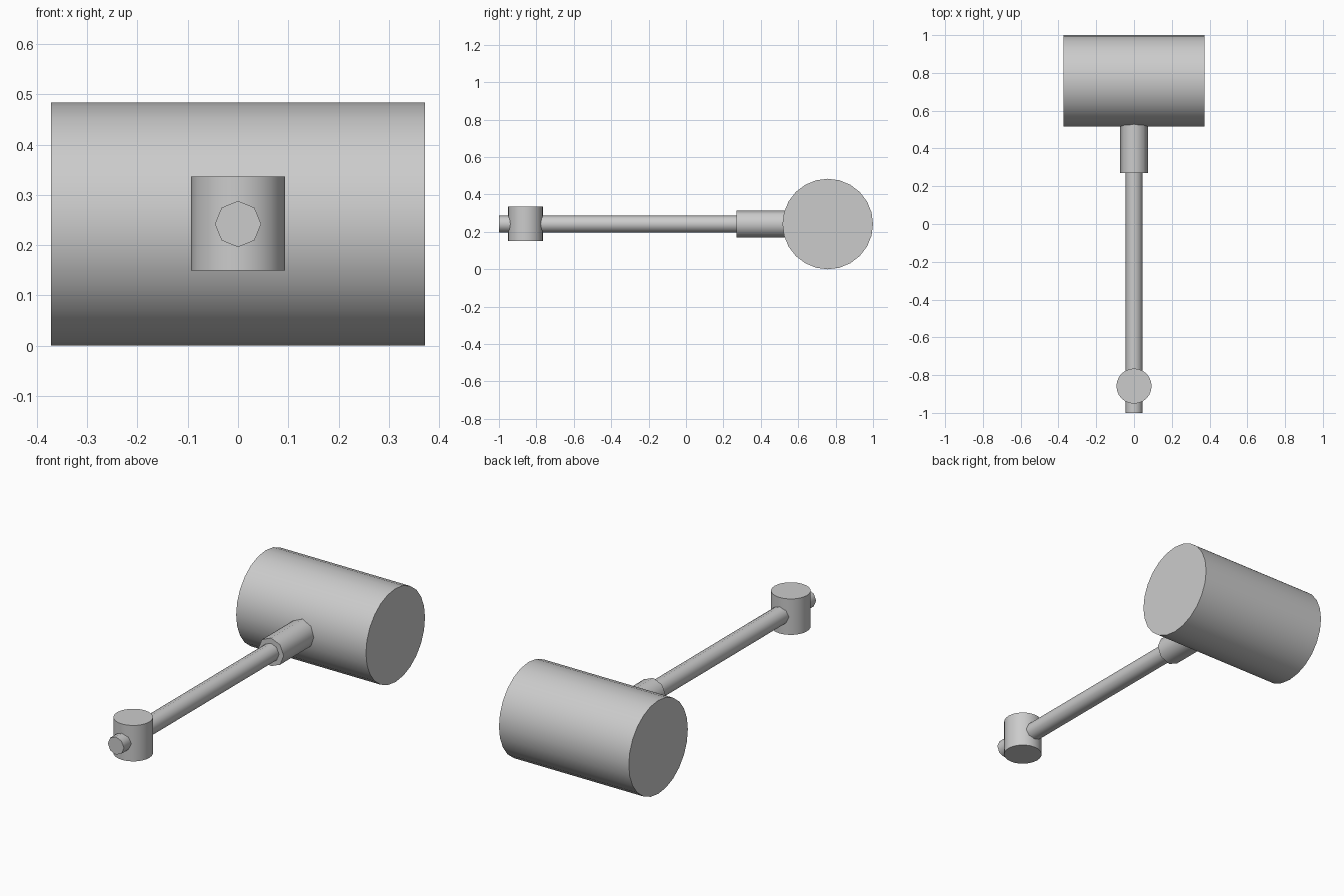
import bpy
from math import pi

if "Cube" in bpy.data.objects:
    bpy.data.objects.remove(bpy.data.objects["Cube"])

AXIS_Z = 0.242


def cylinder(name, radius, length, loc, rot, sides):
    bpy.ops.mesh.primitive_cylinder_add(vertices=sides, radius=radius, depth=length,
                                        location=loc, rotation=rot)
    obj = bpy.context.object
    obj.name = name
    bpy.ops.object.transform_apply(location=False, rotation=True, scale=True)
    bpy.ops.object.shade_smooth_by_angle(angle=pi / 3)
    return obj


def along_y(name, radius, y0, y1, sides):
    return cylinder(name, radius, y1 - y0, (0, (y0 + y1) / 2, AXIS_Z), (pi / 2, 0, 0), sides)


# Large head lying across the handle
cylinder("mallet_head", 0.242, 0.744, (0, 0.758, AXIS_Z), (0, pi / 2, 0), 24)

# Octagonal handle and the thicker socket joining it to the head
along_y("handle", 0.046, -1.0, 0.60, 8)
along_y("head_socket", 0.073, 0.27, 0.60, 8)

# Upright grip stop near the free end
cylinder("grip_stop", 0.093, 0.186, (0, -0.858, AXIS_Z + 0.001), (0, 0, 0), 24)
